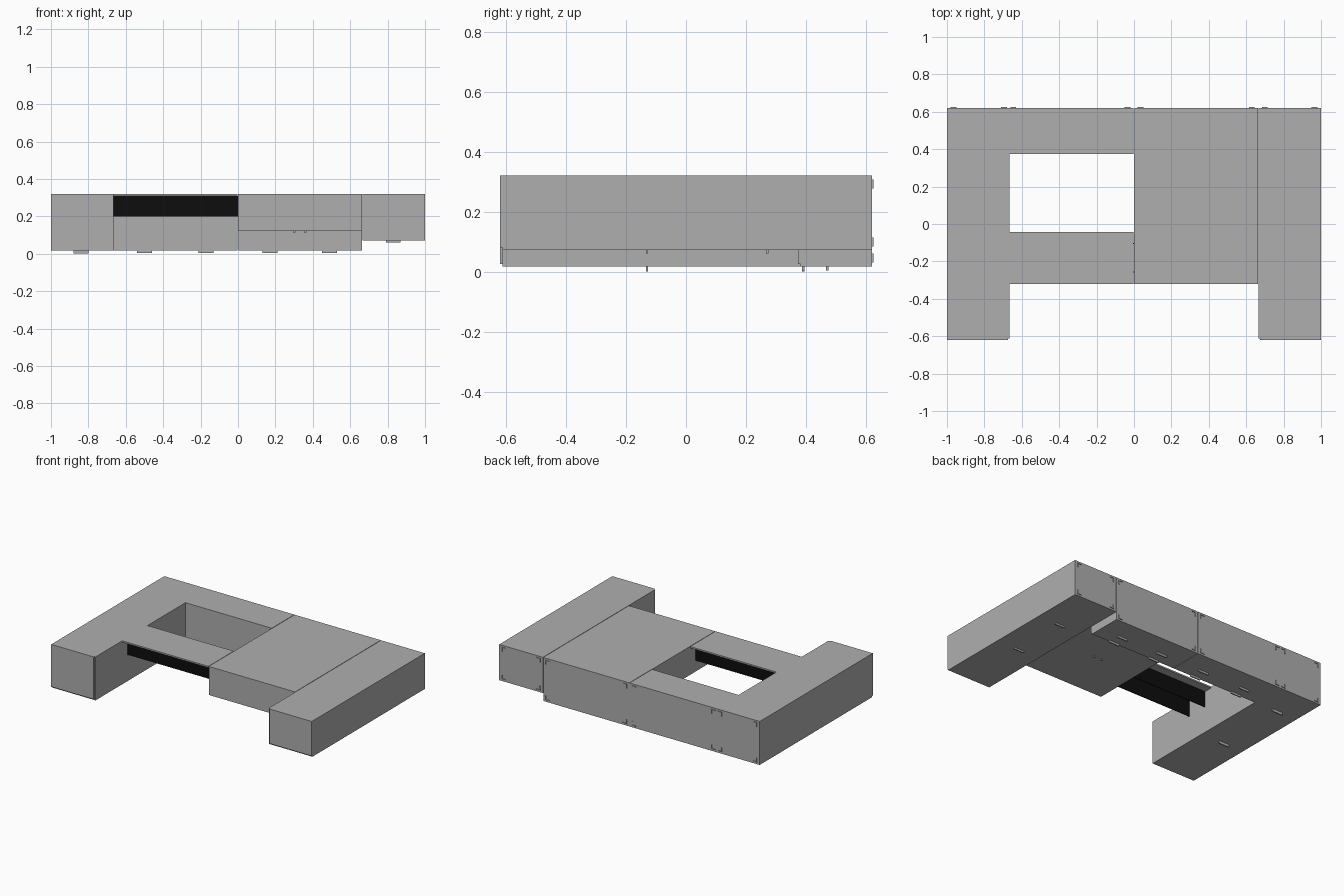
import bpy
import bmesh
from mathutils import Matrix, Vector

old = bpy.data.objects.get("Cube")
if old:
    bpy.data.objects.remove(old, do_unlink=True)


def make_material(name, value):
    mat = bpy.data.materials.new(name)
    mat.use_nodes = True
    colour = (value, value, value, 1)
    mat.diffuse_color = colour
    mat.node_tree.nodes["Principled BSDF"].inputs["Base Color"].default_value = colour
    return mat


grey = make_material("panel grey", 0.43)
black = make_material("matte black", 0.004)


def boxes(name, ranges, mat=grey):
    """One object made of boxes, each given as (x0, x1), (y0, y1), (z0, z1)."""
    bm = bmesh.new()
    for spans in ranges:
        centre = Vector([(a + b) / 2 for a, b in spans])
        size = [b - a for a, b in spans]
        bmesh.ops.create_cube(bm, size=1, matrix=Matrix.Translation(centre) @ Matrix.Diagonal((*size, 1)))
    mesh = bpy.data.meshes.new(name)
    bm.to_mesh(mesh)
    bm.free()
    mesh.materials.append(mat)
    obj = bpy.data.objects.new(name, mesh)
    bpy.context.collection.objects.link(obj)
    return obj


TOP, LOW, RAISED, MIDDLE = 0.32, 0.018, 0.072, 0.122
FRONT, BACK, ROW, STEP = -0.62, 0.62, 0.373, -0.32
DOOR, GAP = 0.008, 0.003


def cabinet(name, x, y, bottom, reveal_left=0.0, reveal_right=0.0):
    """Carcass with a slightly smaller front panel, leaving a thin reveal."""
    boxes(name + "_carcass", [(x, (y[0] + DOOR, y[1]), (bottom, TOP))])
    boxes(name + "_front_panel", [((x[0] + reveal_left, x[1] - reveal_right),
                                   (y[0], y[0] + DOOR), (bottom + DOOR, TOP))])


# Cabinets
cabinet("right_arm", (-1, -0.665), (FRONT, BACK), LOW, reveal_right=0.01)
cabinet("left_arm", (0.665, 1), (FRONT, BACK), RAISED, reveal_left=0.01)
cabinet("back_row_right", (-0.665, -GAP / 2), (ROW, BACK), LOW)
cabinet("back_row_left", (GAP / 2, 0.662), (ROW, BACK), LOW)
boxes("centre_block", [((0, 0.662), (STEP, ROW), (MIDDLE, TOP))])

# Bridge: thin top on two recessed dark rails
boxes("bridge_top", [((-0.665, -GAP), (STEP, -0.043), (TOP - 0.01, TOP))])
for name, y in (("bridge_front_rail", -0.26), ("bridge_rear_rail", -0.108)):
    boxes(name, [((-0.665, 0), (y, y + 0.006), (0.2, TOP - 0.01))], black)


# Thin support strips under the cabinets
def strips(name, places, base, height, width=0.08):
    boxes(name, [((x - width / 2, x + width / 2), (y - 0.004, y + 0.004), (base, base + height))
                 for x, y in places])


strips("right_arm_feet", [(-0.84, -0.13), (-0.84, 0.39)], 0, LOW)
strips("back_row_feet", [(x, y) for x in (-0.5, -0.17, 0.17, 0.49) for y in (0.39, 0.47)], 0.004, LOW - 0.004)
strips("left_arm_feet", [(0.83, -0.13), (0.83, 0.27)], 0.06, RAISED - 0.06)
strips("centre_feet", [(0.3, 0.04), (0.36, 0.04)], 0.114, MIDDLE - 0.114, 0.014)

# L-shaped corner clips on the back
clips = []
for x, side in ((-0.98, 1), (-0.71, 1), (-0.63, -1), (-0.02, -1),
                (0.02, 1), (0.645, -1), (0.685, 1), (0.98, -1)):
    bottom = RAISED if x > 0.665 else LOW
    for z, up in ((bottom + 0.012, 1), (TOP - 0.012, -1)):
        arm_x, arm_z = x + side * 0.03, z + up * 0.03
        tip_x, tip_z = x + side * 0.005, z + up * 0.005
        depth = (BACK, BACK + 0.005)
        clips.append((sorted((x, tip_x)), depth, sorted((z, arm_z))))
        clips.append((sorted((x, arm_x)), depth, sorted((z, tip_z))))
boxes("back_corner_clips", clips)
